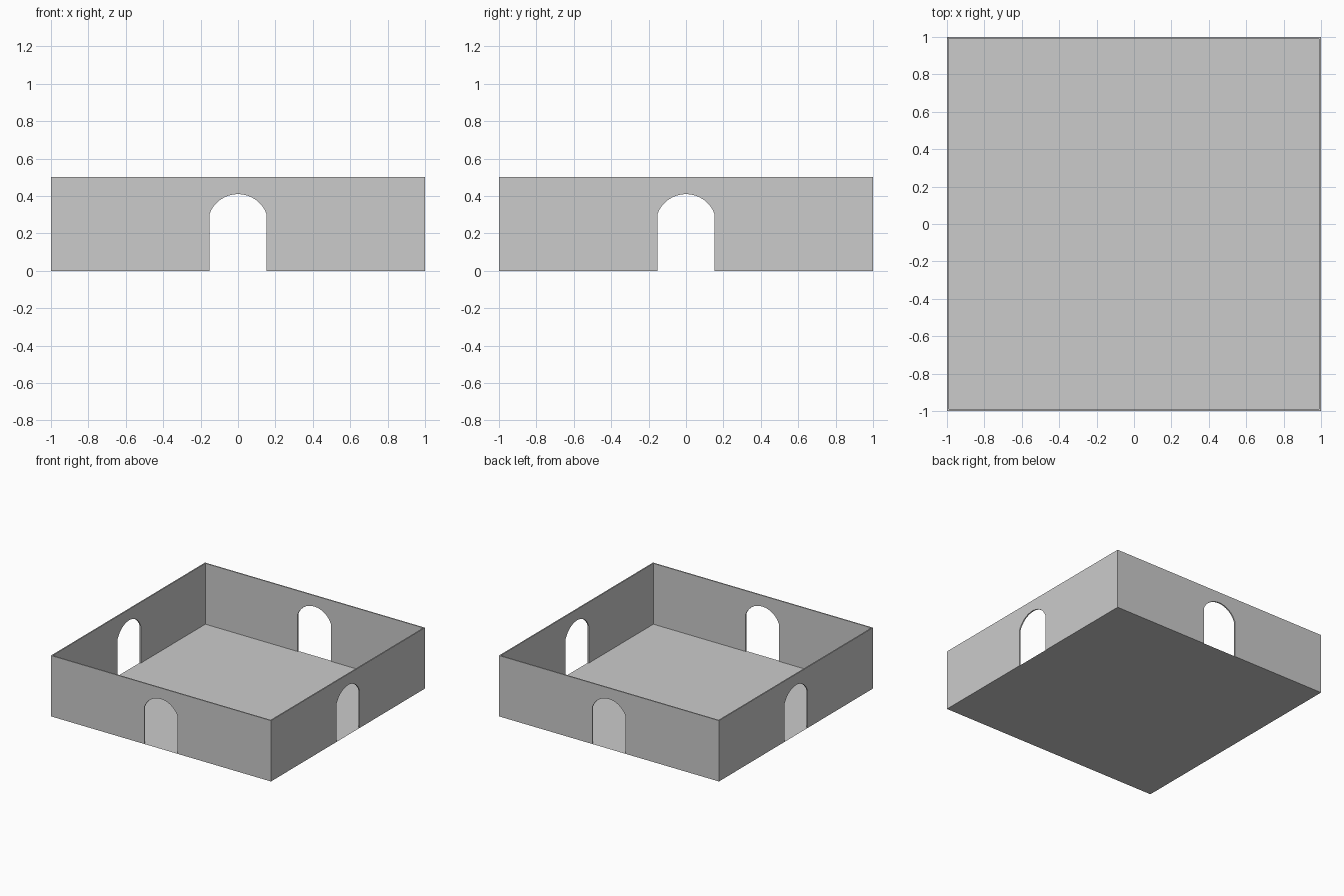
import bpy, bmesh
from math import sin, cos, pi, asin
from mathutils import Matrix

if "Cube" in bpy.data.objects:
    bpy.data.objects.remove(bpy.data.objects["Cube"])

HALF, HEIGHT, THICK = 1.0, 0.5, 0.01
DOOR_HALF, SPRING, CROWN = 0.152, 0.305, 0.41
SEGMENTS = 16


def wall_profile(end):
    """Wall outline in x/z with an arched doorway cut up from the base."""
    rise = CROWN - SPRING
    radius = (DOOR_HALF ** 2 + rise ** 2) / (2 * rise)
    sweep = asin(DOOR_HALF / radius)
    arch = []
    for i in range(SEGMENTS + 1):
        a = -sweep + 2 * sweep * i / SEGMENTS
        arch.append((radius * sin(a), CROWN - radius + radius * cos(a)))
    return [(-end, 0), (-DOOR_HALF, 0)] + arch + [
        (DOOR_HALF, 0), (end, 0), (end, HEIGHT), (-end, HEIGHT)]


def finish(name, bm):
    bmesh.ops.recalc_face_normals(bm, faces=bm.faces)
    mesh = bpy.data.meshes.new(name)
    bm.to_mesh(mesh)
    bm.free()
    obj = bpy.data.objects.new(name, mesh)
    bpy.context.collection.objects.link(obj)
    return obj


def wall(name, angle):
    """Thin wall with mitred ends, turned about the centre."""
    bm = bmesh.new()
    outer = [bm.verts.new((x, -HALF, z)) for x, z in wall_profile(HALF)]
    inner = [bm.verts.new((x, -HALF + THICK, z))
             for x, z in wall_profile(HALF - THICK)]
    bm.faces.new(outer)
    bm.faces.new(inner[::-1])
    n = len(outer)
    for i in range(n):
        j = (i + 1) % n
        bm.faces.new((outer[i], inner[i], inner[j], outer[j]))
    bm.transform(Matrix.Rotation(angle, 4, 'Z'))
    finish(name, bm)


# Four walls, each with a doorway
for k, side in enumerate(("front", "right", "back", "left")):
    wall(side + "_wall", k * pi / 2)

# Floor sheet
bm = bmesh.new()
bmesh.ops.create_grid(bm, x_segments=1, y_segments=1, size=HALF)
finish("floor", bm)
